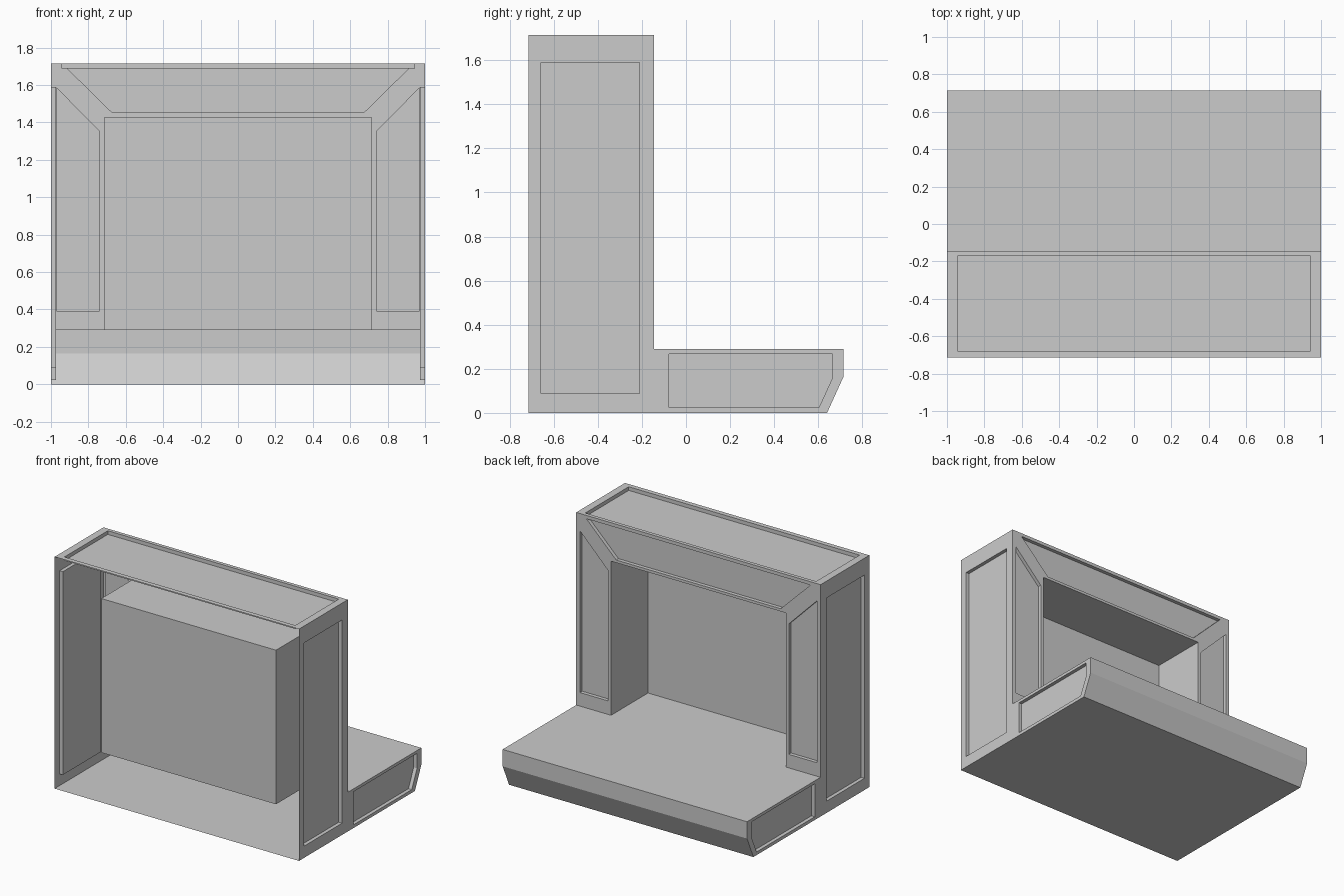
import bpy, bmesh
from mathutils import Vector
from mathutils.geometry import tessellate_polygon

if "Cube" in bpy.data.objects:
    bpy.data.objects.remove(bpy.data.objects["Cube"])

BACK, FACE, TOP, HEARTH = -0.715, -0.145, 1.715, 0.29
RECESS = 0.027


def add_face(bm, pts, hint):
    # add one face, turned so that its normal follows the hint
    f = bm.faces.new([bm.verts.new(p) for p in pts])
    f.normal_update()
    if f.normal.dot(hint) < 0:
        f.normal_flip()


def panelled(bm, outline, panels, place, normal):
    # flat wall with sunken panels; place() maps 2D points to 3D
    normal = Vector(normal)
    loops = [[Vector(place(*p)) for p in loop] for loop in [outline] + panels]
    flat = [[Vector((a, b, 0)) for a, b in loop] for loop in [outline] + panels]
    every = [p for loop in loops for p in loop]
    for tri in tessellate_polygon(flat):
        add_face(bm, [every[i] for i in tri], normal)
    for loop in loops[1:]:
        sunk = [p - normal * RECESS for p in loop]
        centre = sum(loop, Vector()) / len(loop)
        for i in range(len(loop)):
            j = (i + 1) % len(loop)
            add_face(bm, [loop[i], loop[j], sunk[j], sunk[i]],
                     centre - (loop[i] + loop[j]) / 2)
        add_face(bm, sunk, normal)


def finish(bm, name):
    bmesh.ops.remove_doubles(bm, verts=bm.verts, dist=0.0005)
    me = bpy.data.meshes.new(name)
    bm.to_mesh(me)
    bm.free()
    ob = bpy.data.objects.new(name, me)
    bpy.context.collection.objects.link(ob)


def rect(a0, a1, b0, b1):
    return [(a0, b0), (a1, b0), (a1, b1), (a0, b1)]


# side walls: L-shaped profile with a tall panel and a hearth panel
side = [(BACK, 0), (0.64, 0), (0.715, 0.165), (0.715, HEARTH),
        (FACE, HEARTH), (FACE, TOP), (BACK, TOP)]
hearth_panel = [(-0.077, 0.024), (0.603, 0.024), (0.664, 0.158),
                (0.664, 0.268), (-0.077, 0.268)]
for s, name in ((-1, "left_side_wall"), (1, "right_side_wall")):
    bm = bmesh.new()
    panelled(bm, side, [rect(-0.658, -0.212, 0.087, 1.59), hearth_panel],
             lambda y, z: (s, y, z), (s, 0, 0))
    finish(bm, name)

# mantel top
bm = bmesh.new()
panelled(bm, rect(-1, 1, BACK, FACE), [rect(-0.945, 0.945, -0.68, -0.172)],
         lambda x, y: (x, y, TOP), (0, 0, 1))
finish(bm, "mantel_top")

# surround around the opening, with mitred panels
W, H = 0.715, 1.43
surround = [(-1, HEARTH), (-1, TOP), (1, TOP), (1, HEARTH),
            (W, HEARTH), (W, H), (-W, H), (-W, HEARTH)]
jamb = [(0.97, 0.39), (0.97, 1.587), (0.74, 1.355), (0.74, 0.39)]
lintel = [(-0.917, 1.69), (0.917, 1.69), (0.673, 1.45), (-0.673, 1.45)]
bm = bmesh.new()
panelled(bm, surround, [jamb, [(-x, z) for x, z in jamb], lintel],
         lambda x, z: (x, FACE, z), (0, 1, 0))
finish(bm, "surround")

# firebox recess, open towards the hearth
D = -0.577
bm = bmesh.new()
add_face(bm, [(x, D, z) for x, z in rect(-W, W, HEARTH, H)], Vector((0, 1, 0)))
for z, n in ((HEARTH, 1), (H, -1)):
    add_face(bm, [(x, y, z) for x, y in rect(-W, W, D, FACE)], Vector((0, 0, n)))
for s in (-1, 1):
    add_face(bm, [(s * W, y, z) for y, z in rect(D, FACE, HEARTH, H)],
             Vector((-s, 0, 0)))
finish(bm, "firebox")

# hearth slab and base, a strip swept across the width
bm = bmesh.new()
strip = [(FACE, HEARTH), (0.715, HEARTH), (0.715, 0.165), (0.64, 0), (BACK, 0)]
for (y0, z0), (y1, z1) in zip(strip, strip[1:]):
    add_face(bm, [(-1, y0, z0), (1, y0, z0), (1, y1, z1), (-1, y1, z1)],
             Vector((0, z0 - z1, y1 - y0)))
finish(bm, "hearth_and_base")
